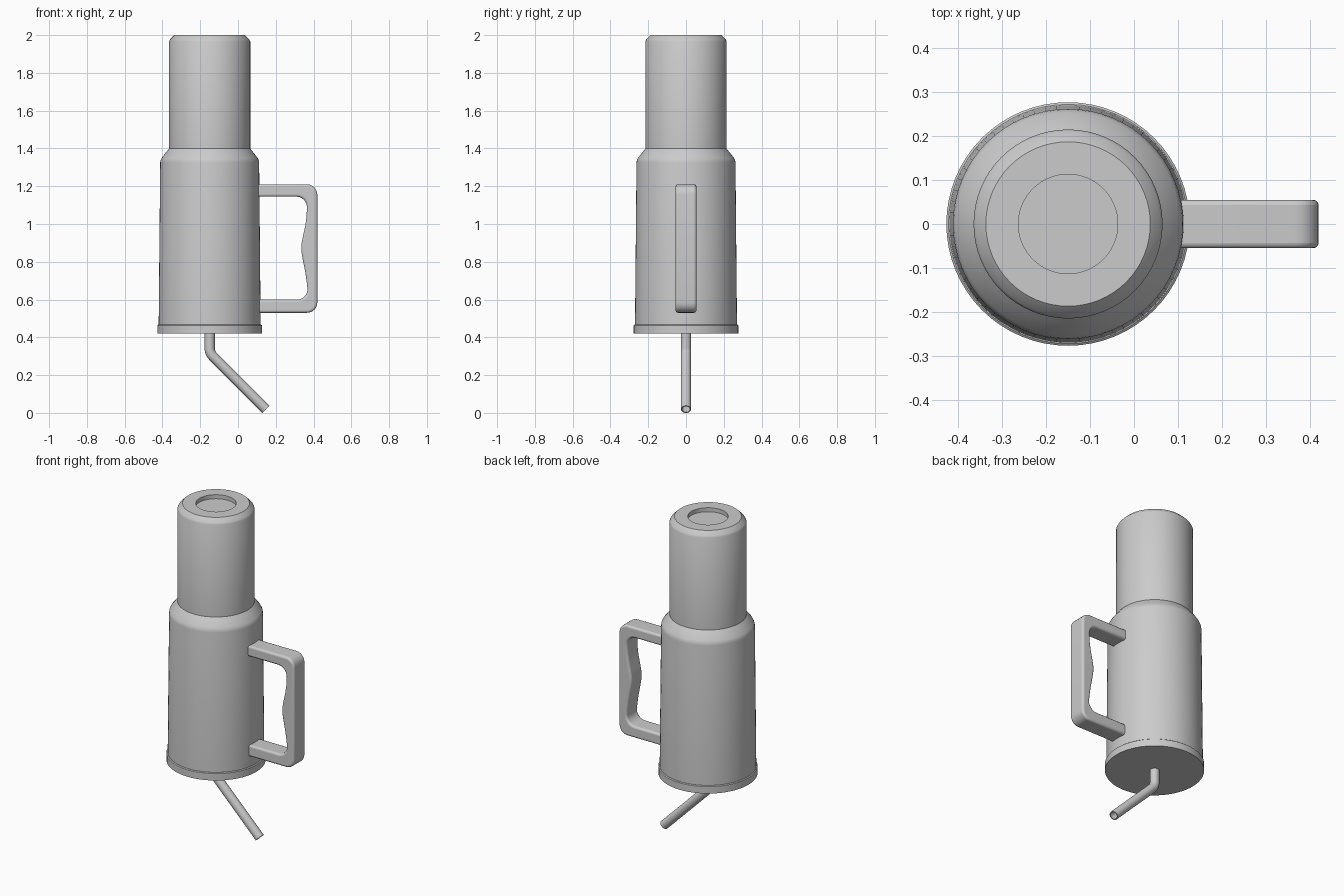
import bpy, bmesh, math
from mathutils import Vector, Matrix

cube = bpy.data.objects.get("Cube")
if cube:
    bpy.data.objects.remove(cube)

AXIS = -0.15   # x of the tumbler's centre line
SIDES = 64

grey = bpy.data.materials.new("plain grey")
grey.use_nodes = True
grey.diffuse_color = (0.6, 0.6, 0.6, 1)
grey.node_tree.nodes["Principled BSDF"].inputs["Base Color"].default_value = grey.diffuse_color


def finish(name, bm, angle=30):
    bmesh.ops.recalc_face_normals(bm, faces=bm.faces)
    mesh = bpy.data.meshes.new(name)
    bm.to_mesh(mesh)
    bm.free()
    mesh.materials.append(grey)
    obj = bpy.data.objects.new(name, mesh)
    bpy.context.collection.objects.link(obj)
    bpy.ops.object.select_all(action='DESELECT')
    bpy.context.view_layer.objects.active = obj
    obj.select_set(True)
    bpy.ops.object.shade_smooth_by_angle(angle=math.radians(angle))
    return obj


def bridge(bm, rings):
    for a, b in zip(rings, rings[1:]):
        n = len(a)
        for i in range(n):
            j = (i + 1) % n
            bm.faces.new((a[i], a[j], b[j], b[i]))


def turned(name, profile):
    """Closed solid of revolution from (radius, z) pairs, bottom to top."""
    bm = bmesh.new()
    rings = []
    for r, z in profile:
        ring = [bm.verts.new((AXIS + r * math.cos(t), r * math.sin(t), z))
                for t in (math.tau * i / SIDES for i in range(SIDES))]
        rings.append(ring)
    bridge(bm, rings)
    bm.faces.new(rings[0])
    bm.faces.new(rings[-1])
    return finish(name, bm)


def arc(cx, cz, r, start, end, steps=6):
    angles = [math.radians(start + (end - start) * i / steps) for i in range(steps + 1)]
    return [(cx + r * math.cos(a), cz + r * math.sin(a)) for a in angles]


# Lid, under the body
turned("lid", [(0.277, 0.42), (0.277, 0.463), (0.272, 0.467)])

# Tapered body with rounded shoulder
turned("body", [(0.27, 0.465), (0.262, 1.325), (0.26, 1.337), (0.254, 1.35),
                (0.224, 1.388), (0.214, 1.4)])

# Narrow base with a chamfered rim and a round recess
turned("base", [(0.215, 1.395), (0.215, 1.967), (0.21, 1.977), (0.187, 2.0),
                (0.113, 2.0), (0.113, 1.975)])

# Handle with a waved inner grip
outline = [(0.08, 0.53)]
outline += arc(0.365, 0.585, 0.055, -90, 0)
outline += arc(0.365, 1.155, 0.055, 0, 90)
outline += [(0.08, 1.21), (0.08, 1.145)]
outline += arc(0.31, 1.09, 0.055, 90, 0)
outline += [(0.363, 1.04), (0.356, 0.99), (0.345, 0.94), (0.337, 0.90), (0.335, 0.87),
            (0.338, 0.84), (0.347, 0.79), (0.357, 0.74), (0.364, 0.69)]
outline += arc(0.313, 0.655, 0.055, 0, -90)
outline += [(0.08, 0.60)]
bm = bmesh.new()
front = bm.faces.new([bm.verts.new((x, -0.055, z)) for x, z in outline])
grown = bmesh.ops.extrude_face_region(bm, geom=[front])["geom"]
bmesh.ops.translate(bm, vec=(0, 0.11, 0),
                    verts=[v for v in grown if isinstance(v, bmesh.types.BMVert)])
handle = finish("handle", bm, 40)
bevel = handle.modifiers.new("soft edges", 'BEVEL')
bevel.width = 0.012
bevel.segments = 3
bevel.limit_method = 'ANGLE'
bevel.angle_limit = math.radians(60)

# Hollow bent straw: outer wall down, inner wall back up
path = [(AXIS, 0.45, 0)]
path += [(AXIS + 0.06 * (1 - math.cos(math.radians(a))),
          0.345 - 0.06 * math.sin(math.radians(a)), a) for a in range(0, 46, 9)]
path.append((0.148, 0.022, 45))
x45, z45, _ = path[-2]
path[-1] = (0.148, z45 - (0.148 - x45), 45)
bm = bmesh.new()
rings = []
for radius, stops in ((0.027, path), (0.021, path[::-1])):
    for x, z, a in stops:
        turn = Matrix.Rotation(-math.radians(a), 3, 'Y')
        rings.append([bm.verts.new(Vector((x, 0, z)) + turn @ Vector(
            (radius * math.cos(t), radius * math.sin(t), 0)))
            for t in (math.tau * i / 24 for i in range(24))])
bridge(bm, rings + rings[:1])
straw = finish("straw", bm)
# Rest the straw tip on the ground
low = min(v.co.z for v in straw.data.vertices)
for v in straw.data.vertices:
    if v.co.z < 0.4:
        v.co.z -= low
